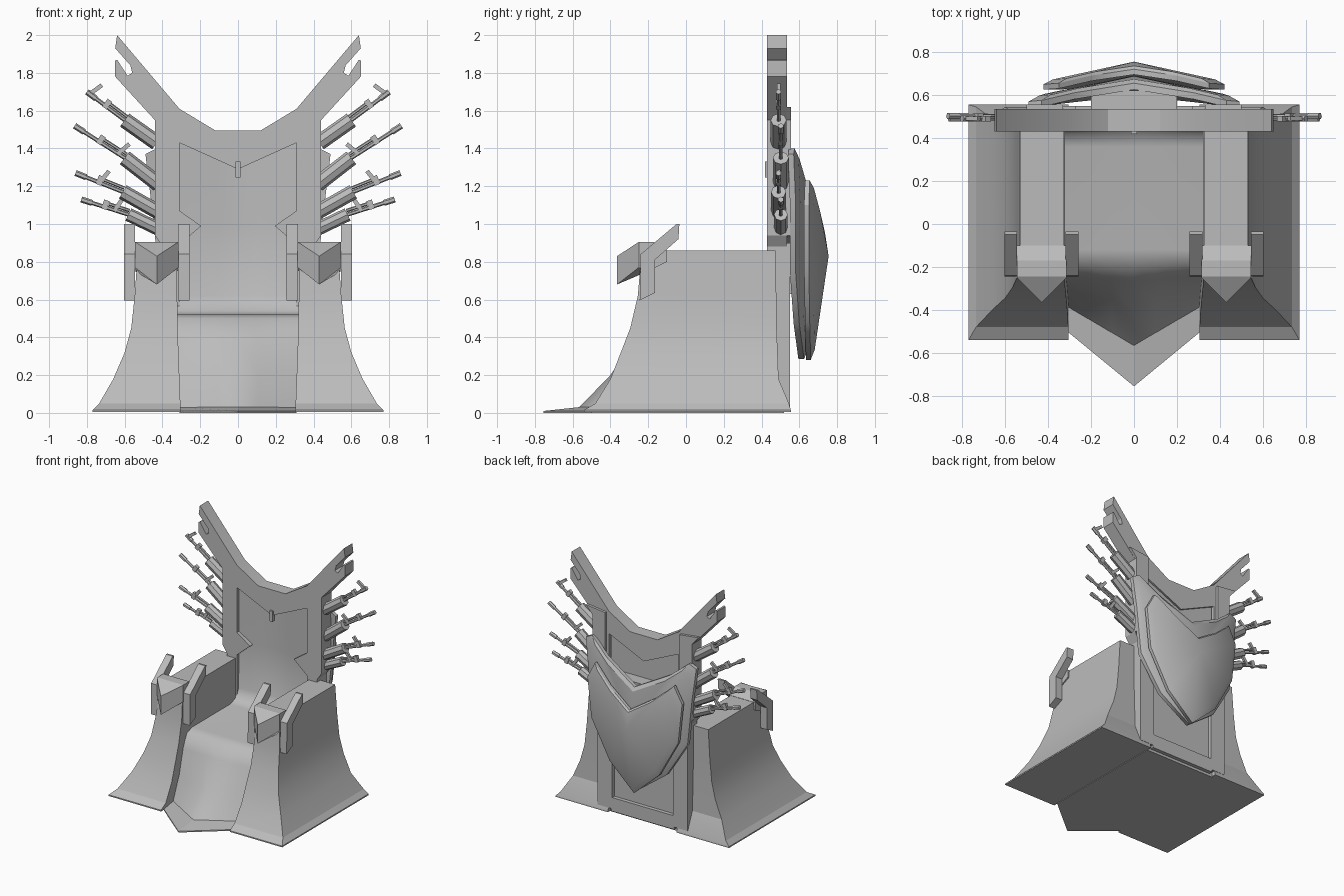
import bpy, bmesh, math
from mathutils import Vector, Matrix

if "Cube" in bpy.data.objects:
    bpy.data.objects.remove(bpy.data.objects["Cube"])

stone = bpy.data.materials.new("plain grey")
stone.diffuse_color = (0.5, 0.5, 0.5, 1)
stone.use_nodes = True
stone.node_tree.nodes["Principled BSDF"].inputs["Base Color"].default_value = stone.diffuse_color


def finish(name, bm, angle=25, mirror=True, closed=True):
    """Turn a bmesh into an object; right-hand halves are mirrored in x."""
    if mirror:
        inner = [f for f in bm.faces if all(abs(v.co.x) < 1e-5 for v in f.verts)]
        bmesh.ops.delete(bm, geom=inner, context='FACES')
    if closed:
        bmesh.ops.recalc_face_normals(bm, faces=bm.faces)
    me = bpy.data.meshes.new(name)
    bm.to_mesh(me)
    bm.free()
    me.materials.append(stone)
    ob = bpy.data.objects.new(name, me)
    bpy.context.collection.objects.link(ob)
    bpy.ops.object.select_all(action='DESELECT')
    ob.select_set(True)
    bpy.context.view_layer.objects.active = ob
    bpy.ops.object.shade_smooth_by_angle(angle=math.radians(angle))
    if mirror:
        ob.modifiers.new("mirror", 'MIRROR')
    return ob


def loft(name, rings, **kw):
    """Skin equal-length closed rings and cap both ends."""
    bm = bmesh.new()
    vs = [[bm.verts.new(p) for p in r] for r in rings]
    n = len(rings[0])
    for a, b in zip(vs, vs[1:]):
        for i in range(n):
            j = (i + 1) % n
            bm.faces.new((a[i], a[j], b[j], b[i]))
    bm.faces.new(vs[0])
    bm.faces.new(vs[-1])
    return finish(name, bm, **kw)


def prism_y(name, pts, y0, y1, **kw):
    return loft(name, [[(x, y, z) for x, z in pts] for y in (y0, y1)], **kw)


def prism_x(name, pts, x0, x1, **kw):
    return loft(name, [[(x, y, z) for y, z in pts] for x in (x0, x1)], **kw)


def box(name, x0, x1, y0, y1, z0, z1, **kw):
    return prism_y(name, [(x0, z0), (x1, z0), (x1, z1), (x0, z1)], y0, y1, **kw)


# flared side bases: z, inner x, outer x, front y, back y
levels = [(0.005, .305, .77, -.54, .555), (.015, .305, .77, -.54, .555),
          (.05, .305, .735, -.48, .545), (.18, .31, .66, -.40, .49),
          (.32, .315, .60, -.345, .485), (.45, .32, .565, -.295, .48),
          (.62, .322, .547, -.255, .478), (.86, .325, .53, -.235, .475)]
loft("side_base", [[(a, f, z), (b, f, z), (b, k, z), (a, k, z)]
                   for z, a, b, f, k in levels], angle=13.5)

# pointed arm caps: sections from left to right
cap = []
for x, f, top, low in ((.315, -.25, .905, .77), (.43, -.365, .83, .68), (.545, -.25, .905, .77)):
    cap.append([(x, -.10, .80), (x, -.10, .862), (x, -.17, .905), (x, -.245, .905),
                (x, f, top), (x, f, low), (x, -.2, .75)])
loft("arm_cap", cap, angle=10)

# brackets on both sides of each arm
bracket = [(-.245, .595), (-.165, .635), (-.165, .81), (-.04, .92),
           (-.035, 1.0), (-.05, 1.0), (-.24, .84)]
for side, x0, x1 in (("inner", .257, .318), ("outer", .545, .603)):
    prism_x(side + "_arm_bracket", bracket, x0, x1)

# backrest frame with swept horns
frame = [(0, 1.29), (.31, 1.43), (.31, 1.07), (.195, .99), (.31, .89), (.31, .03),
         (.40, .03), (.40, .88), (.44, .94), (.44, 1.55), (.65, 1.78), (.65, 1.865),
         (.64, 1.87), (.585, 1.785), (.56, 1.80), (.57, 1.84), (.65, 1.93), (.64, 2.0),
         (.31, 1.61), (.12, 1.495), (0, 1.495)]
prism_y("back_frame", frame, .43, .535)
box("crest_peg", -.013, .013, .418, .45, 1.245, 1.33, mirror=False)

# raised rear edges of the frame
prism_y("rear_frame_rail", [(.33, .9), (.44, .94), (.44, 1.55), (.50, 1.62), (.33, 1.60)], .53, .555)
box("rear_column", .27, .40, .48, .55, .04, .9)
box("rear_panel", -.30, .30, .495, .52, .02, 1.48, mirror=False)
box("rear_ledge", -.28, .28, .51, .55, .02, .13, mirror=False)

# one flowing sheet: backrest, seat, and apron; z, edge y, centre y
stations = [(1.45, .455, .485), (1.0, .455, .485), (.62, .45, .475), (.54, .42, .43),
            (.52, .36, .36), (.52, -.12, -.12), (.50, -.19, -.20), (.40, -.24, -.27),
            (.20, -.30, -.40), (.025, -.38, -.57)]
bm = bmesh.new()
cols = [-1, -.67, -.33, 0, .33, .67, 1]
grid = [[bm.verts.new((.32 * c, e + (m - e) * (1 - abs(c)), z)) for c in cols]
        for z, e, m in stations]
for a, b in zip(grid, grid[1:]):
    for i in range(len(cols) - 1):
        bm.faces.new((a[i], b[i], b[i + 1], a[i + 1]))
finish("seat_sheet", bm, angle=80, mirror=False, closed=False)

# pointed floor plate
plate = [[(-.31, .52), (.31, .52), (.31, -.50), (0, -.755), (-.31, -.50)],
         [(-.31, .52), (.31, .52), (.31, -.38), (0, -.57), (-.31, -.38)]]
loft("floor_plate", [[(x, y, 0) for x, y in plate[0]], [(x, y, .01) for x, y in plate[0]],
                     [(x, y, .03) for x, y in plate[1]]], mirror=False, angle=5)


def shield(name, outline, hub, thick, rim):
    """Half a domed shield: fan from the hub, bevelled rim, hollow front."""
    bm = bmesh.new()
    hub = Vector(hub)
    edge = [Vector(p) for p in outline]
    top = [bm.verts.new(p.lerp(hub, .1) + Vector((0, rim, 0))) for p in edge]
    mid = [bm.verts.new(p) for p in edge]
    low = [bm.verts.new(p - Vector((0, thick, 0))) for p in edge]
    h1 = bm.verts.new(hub)
    h0 = bm.verts.new(hub - Vector((0, thick + .02, 0)))
    for i in range(len(edge) - 1):
        j = i + 1
        bm.faces.new((h1, top[i], top[j]))
        bm.faces.new((h0, low[j], low[i]))
        bm.faces.new((top[i], mid[i], mid[j], top[j]))
        bm.faces.new((mid[i], low[i], low[j], mid[j]))
    return finish(name, bm, angle=28)


# two layered shields on the back, and their mount
shield("inner_shield", [(0, .655, 1.13), (.28, .61, 1.28), (.43, .575, 1.40), (.49, .57, 1.37),
                        (.46, .58, 1.12), (.42, .58, .75), (.25, .60, .47), (0, .625, .285)],
       (0, .69, .83), .03, .015)
shield("outer_shield", [(0, .72, .97), (.20, .69, 1.10), (.35, .655, 1.23), (.42, .65, 1.10),
                        (.385, .65, .78), (.22, .655, .48), (0, .66, .28)],
       (0, .755, .83), .025, .012)
box("shield_mount", -.2, .2, .51, .62, .63, 1.15, mirror=False)


def rod(bm, a, b, r, sides=8):
    a, b = Vector(a), Vector(b)
    d = b - a
    m = Matrix.Translation((a + b) / 2) @ d.to_track_quat('Z', 'Y').to_matrix().to_4x4()
    bmesh.ops.create_cone(bm, cap_ends=True, segments=sides, radius1=r, radius2=r,
                          depth=d.length, matrix=m)


def block(bm, c, ang, sx, sy, sz):
    m = (Matrix.Translation(c) @ Matrix.Rotation(-ang, 4, 'Y')
         @ Matrix.Diagonal((sx, sy, sz, 1)))
    bmesh.ops.create_cube(bm, size=1, matrix=m)


# fanned rifles: stock start, body end, muzzle tip, body radius, fin position
rifles = [((.43, 1.43), (.60, 1.55), (.80, 1.70), .042, .88),
          ((.42, 1.21), (.60, 1.35), (.865, 1.52), .042, .10),
          ((.38, 1.04), (.61, 1.17), (.86, 1.27), .040, .45),
          ((.33, .93), (.58, 1.05), (.83, 1.13), .036, .25)]
for n, (s, e, t, r, fin) in enumerate(rifles):
    bm = bmesh.new()
    y = .49 + .012 * (n % 2)
    S, E, T = (Vector((p[0], y, p[1])) for p in (s, e, t))
    d = (T - E).normalized()
    up = Vector((-d.z, 0, d.x))
    ang = math.atan2(d.z, d.x)
    rod(bm, S, E, r)                                     # handguard
    rod(bm, E - d * .02, T, .011, 6)                     # barrel
    rod(bm, T - d * .06, T, .016, 6)                     # muzzle
    rod(bm, E + up * .022, E.lerp(T, .5) + up * .022, .009, 6)   # gas tube
    block(bm, E.lerp(T, .5) + up * .012, ang, .03, .025, .05)    # gas block
    block(bm, E.lerp(T, fin) + up * .035, ang + .3, .022, .018, .085)  # sight fin
    finish("rifle_%d" % (n + 1), bm, angle=40)
